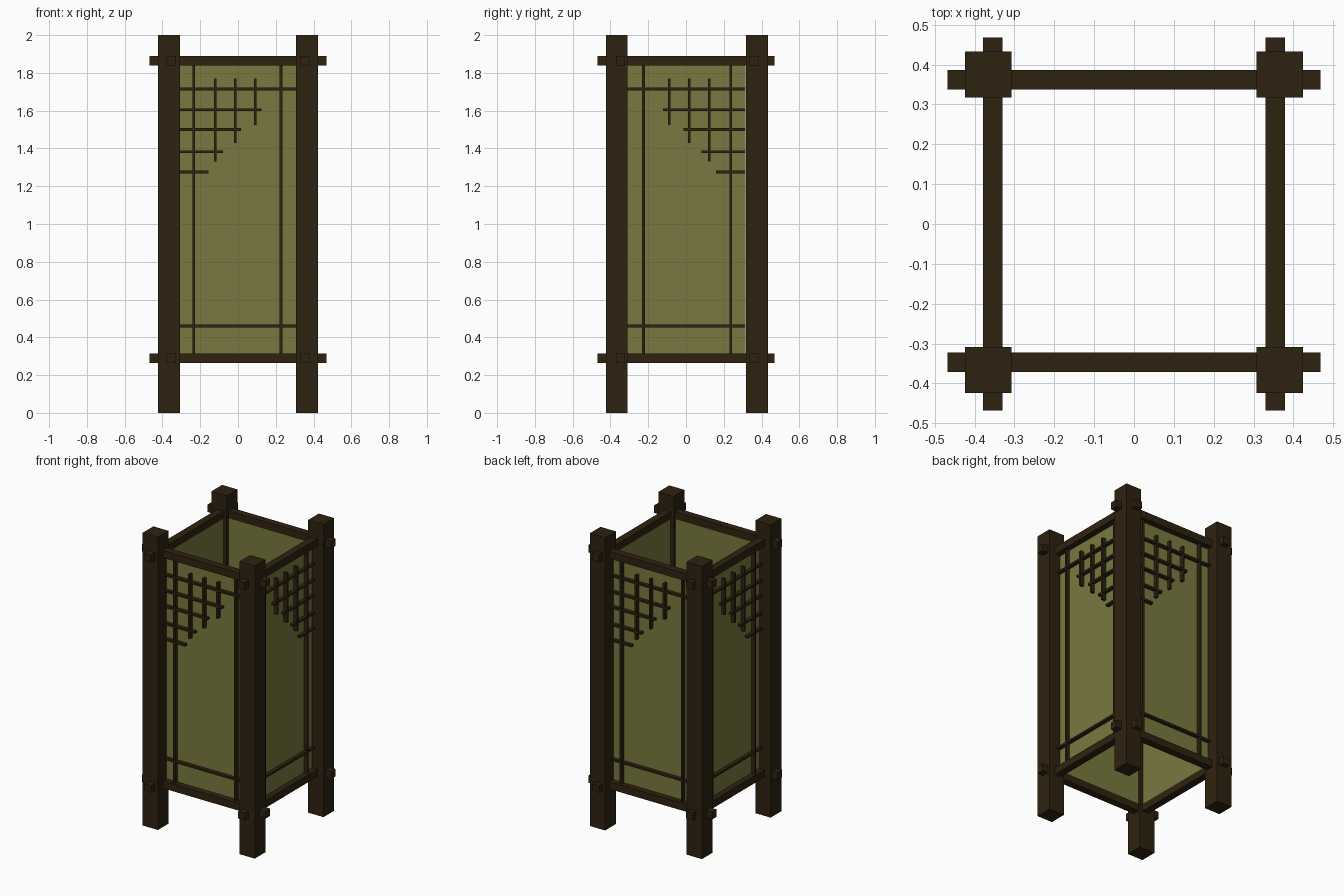
import bpy
import bmesh
from mathutils import Matrix, Vector

cube = bpy.data.objects.get("Cube")
if cube:
    bpy.data.objects.remove(cube, do_unlink=True)


def make_material(name, rgb):
    mat = bpy.data.materials.new(name)
    mat.use_nodes = True
    mat.diffuse_color = (*rgb, 1)
    mat.node_tree.nodes["Principled BSDF"].inputs["Base Color"].default_value = (*rgb, 1)
    return mat


wood = make_material("dark wood", (0.028, 0.016, 0.005))
paper = make_material("olive paper", (0.19, 0.19, 0.05))


def build_boxes(name, boxes, mat):
    """One object from boxes given as pairs of opposite corners."""
    bm = bmesh.new()
    for a, b in boxes:
        a, b = Vector(a), Vector(b)
        size = Vector([abs(v) for v in b - a])
        bmesh.ops.create_cube(bm, size=1, matrix=Matrix.Translation((a + b) / 2) @ Matrix.Diagonal((*size, 1)))
    mesh = bpy.data.meshes.new(name)
    bm.to_mesh(mesh)
    bm.free()
    mesh.materials.append(mat)
    obj = bpy.data.objects.new(name, mesh)
    bpy.context.collection.objects.link(obj)
    return obj


# Side placement: u runs along the side, d points outward
FRAME_Y = 0.0075
SIDES = {
    "front": lambda u, d, z: (u, FRAME_Y - d, z),
    "right": lambda u, d, z: (d, 0.003 - u, z),
    "back": lambda u, d, z: (-u, FRAME_Y + d, z),
    "left": lambda u, d, z: (-d, 0.003 + u, z),
}

# Corner posts
HALF = 0.058
for x, side in ((-0.366, "left"), (0.366, "right")):
    for y, end in ((-0.3665, "front"), (0.3755, "back")):
        build_boxes(f"{end}_{side}_post", [((x - HALF, y - HALF, 0), (x + HALF, y + HALF, 2))], wood)

INNER = 0.312     # half the opening between posts
BACK = 0.338      # outer face of the paper
HORIZ = 0.362     # outer face of horizontal slats
VERT = 0.364      # outer face of vertical slats
LOW, HIGH = 0.29, 1.865
T = 0.007         # half slat thickness

# Stepped lattice: horizontals as (height, end), verticals as (position, bottom)
steps_h = [(1.605, 0.124), (1.5, 0.017), (1.382, -0.08), (1.275, -0.155)]
steps_v = [(-0.121, 1.33), (-0.014, 1.43), (0.091, 1.525)]

for side, place in SIDES.items():
    def box(u0, u1, d0, d1, z0, z1):
        return place(u0, d0, z0), place(u1, d1, z1)

    # Rails that pass through the posts
    reach = 0.468
    for label, z in (("lower", LOW), ("upper", HIGH)):
        if side in ("front", "back"):
            ends = (-reach, reach)
        else:
            ends = (-reach + 0.003, reach + 0.003) if side == "right" else (-reach - 0.003, reach - 0.003)
        build_boxes(f"{side}_{label}_rail", [box(*ends, 0.3295, 0.3785, z - 0.025, z + 0.025)], wood)

    # Paper panel
    build_boxes(f"{side}_paper_panel", [box(-INNER, INNER, BACK - 0.006, BACK, LOW, HIGH)], paper)

    # Full-length slats
    slats = [box(u - T, u + T, BACK, VERT, LOW, HIGH) for u in (-0.234, 0.228)]
    slats += [box(-INNER, INNER, BACK, HORIZ, z - T, z + T) for z in (0.46, 1.715)]
    build_boxes(f"{side}_border_slats", slats, wood)

    # Corner lattice
    lattice = [box(-INNER, end, BACK, HORIZ, z - T, z + T) for z, end in steps_h]
    lattice += [box(u - T, u + T, BACK, VERT, z, 1.77) for u, z in steps_v]
    build_boxes(f"{side}_corner_lattice", lattice, wood)
